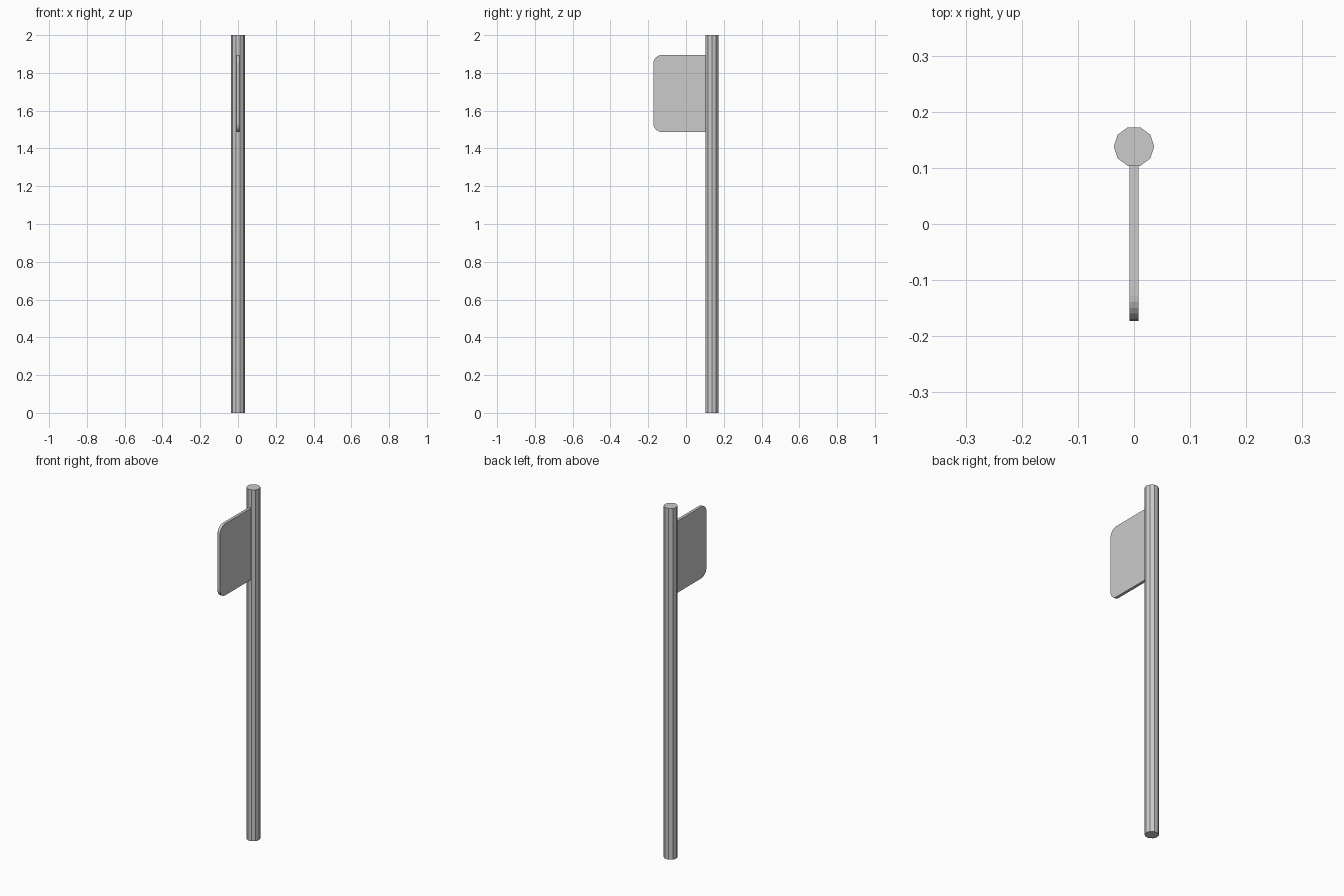
import bpy, bmesh, math

if "Cube" in bpy.data.objects:
    bpy.data.objects.remove(bpy.data.objects["Cube"])

R, H, SIDES = 0.036, 2.0, 10
POLE_Y = 0.138
Y0, Y1 = -0.1725, 0.106       # panel free edge, edge at the pole
Z0, Z1 = 1.487, 1.895
T, CORNER, STEPS = 0.016, 0.045, 6


def prism(name, profile, offset):
    """Extrude a closed planar profile by an offset vector."""
    bm = bmesh.new()
    face = bm.faces.new([bm.verts.new(p) for p in profile])
    ext = bmesh.ops.extrude_face_region(bm, geom=[face], use_keep_orig=True)
    verts = [g for g in ext["geom"] if isinstance(g, bmesh.types.BMVert)]
    bmesh.ops.translate(bm, verts=verts, vec=offset)
    bmesh.ops.recalc_face_normals(bm, faces=bm.faces)
    mesh = bpy.data.meshes.new(name)
    bm.to_mesh(mesh)
    bm.free()
    obj = bpy.data.objects.new(name, mesh)
    bpy.context.collection.objects.link(obj)
    return obj


# Ten-sided pole
angles = [2 * math.pi * i / SIDES for i in range(SIDES)]
prism("pole", [(R * math.cos(a), POLE_Y + R * math.sin(a), 0) for a in angles], (0, 0, H))

# Flag-like panel with its two free corners rounded
x = -T / 2
profile = [(x, Y1, Z0), (x, Y1, Z1)]
for cz, start in ((Z1 - CORNER, 90), (Z0 + CORNER, 180)):
    for i in range(STEPS + 1):
        a = math.radians(start + 90 * i / STEPS)
        profile.append((x, Y0 + CORNER + CORNER * math.cos(a), cz + CORNER * math.sin(a)))
prism("sign_panel", profile, (T, 0, 0))
